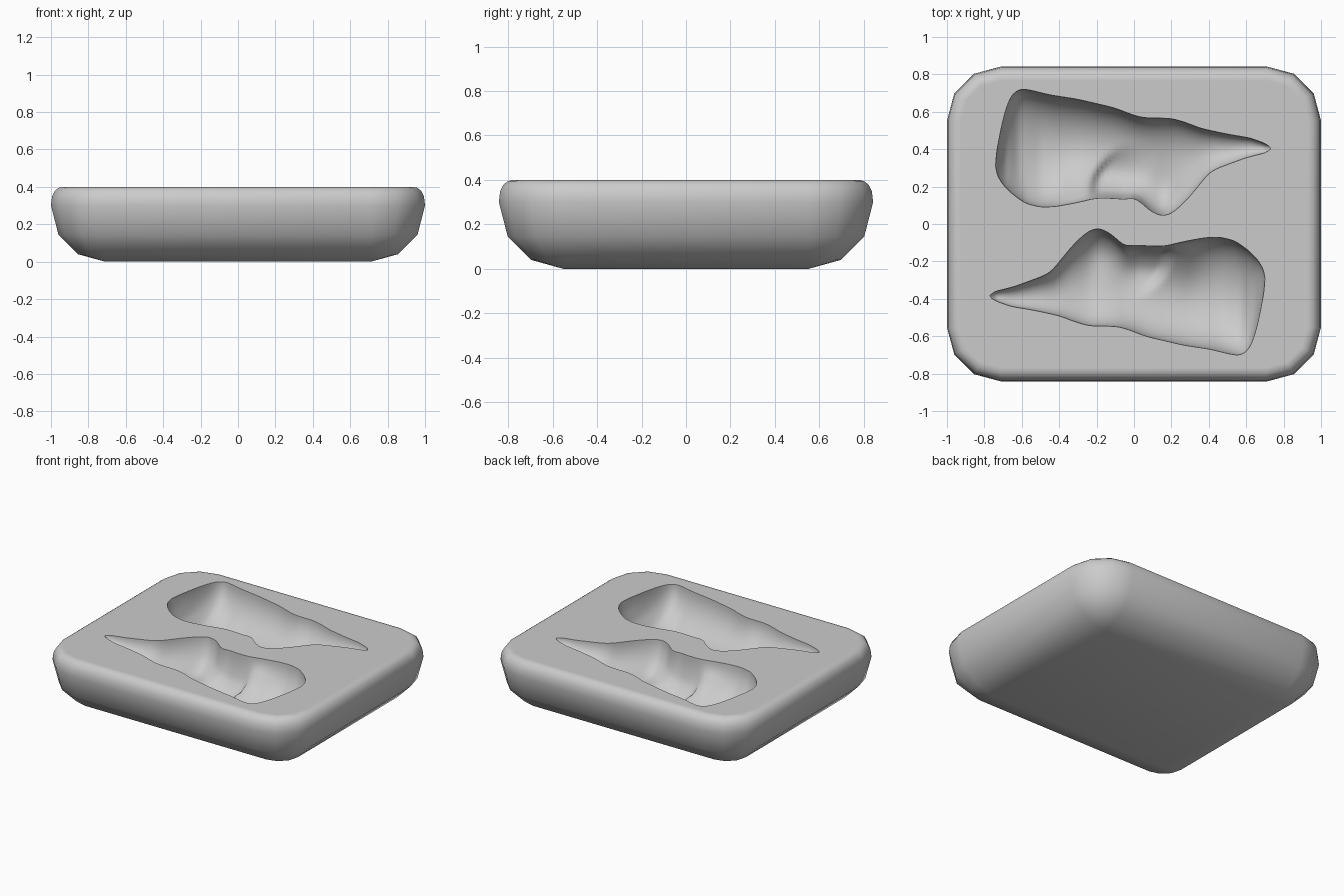
import bpy, bmesh, math

if "Cube" in bpy.data.objects:
    bpy.data.objects.remove(bpy.data.objects["Cube"])

TOP = 0.40
N, M = 110, 36         # stations along a cavity, points across it

# Outline of the figure lying on its side: back edge, front edge, depth (x, value)
BACK = [(-.74, .31), (-.735, .38), (-.72, .46), (-.70, .56), (-.67, .66), (-.64, .705), (-.60, .723),
        (-.55, .715), (-.45, .69), (-.3, .667), (-.1, .62), (0, .58), (.05, .567), (.2, .565),
        (.27, .545), (.36, .51), (.5, .48), (.62, .46), (.69, .435), (.725, .415), (.73, .40)]
FRONT = [(-.74, .31), (-.73, .26), (-.70, .21), (-.65, .16), (-.58, .11), (-.5, .09), (-.42, .093),
         (-.3, .115), (-.2, .14), (-.1, .137), (-.04, .13), (.01, .147), (.05, .10), (.1, .06), (.16, .038),
         (.21, .062), (.27, .115), (.33, .185), (.40, .275), (.45, .30), (.6, .355), (.7, .38), (.73, .40)]
DEPTH = [(-.74, 0), (-.725, .07), (-.69, .15), (-.62, .225), (-.5, .265), (-.35, .26), (-.15, .235),
         (.05, .215), (.2, .205), (.3, .17), (.42, .12), (.6, .07), (.7, .04), (.73, 0)]


def sample(table, xs):
    """Piecewise interpolation with light smoothing; ends stay fixed."""
    out = []
    for x in xs:
        for (x0, a), (x1, b) in zip(table, table[1:]):
            if x <= x1 + 1e-6:
                out.append(a + (b - a) * min(1, max(0, (x - x0) / (x1 - x0))))
                break
    for _ in range(3):
        out = [out[0]] + [(out[i - 1] + 2 * out[i] + out[i + 1]) / 4
                          for i in range(1, len(out) - 1)] + [out[-1]]
    return out


def step(a, b, v):
    t = min(1, max(0, (v - a) / (b - a)))
    return t * t * (3 - 2 * t)


def relief(x, y):
    """Extra depth for the arm (crisp on its lower edge) and the hat brim."""
    left = -.25 + max(0, y - .18) ** 2 * 3
    arm = step(left, left + .06, x) * (1 - step(-.08, .12, x)) * (1 - step(.24, .44, y))
    brim = math.exp(-((x - .15) / .09) ** 2 - ((y - .15) / .13) ** 2)
    neck = math.exp(-((x + .3) / .09) ** 2 - ((y - .17) / .15) ** 2)
    return .06 * arm + .03 * brim - .035 * neck


def bridge(bm, a, b, closed):
    n = len(a)
    for i in range(n if closed else n - 1):
        j = (i + 1) % n
        bm.faces.new((a[i], a[j], b[j], b[i]))


def add_cavity(bm, place):
    xs = [-.005 - .735 * math.cos(math.pi * i / N) for i in range(N + 1)]
    hi, lo, dp = sample(BACK, xs), sample(FRONT, xs), sample(DEPTH, xs)
    prev = None
    for x, a, b, d in zip(xs, hi, lo, dp):
        row = []
        for k in range(M + 1):
            v = math.pi * k / M
            s = math.sin(v) if 0 < k < M else 0
            y = (a + b) / 2 + (a - b) / 2 * math.cos(v)
            extra = relief(x, y) * min(1, 2 * s) * min(1, d / .08)
            px, py = place(x, y)
            row.append(bm.verts.new((px, py, TOP - d * s ** .95 - extra)))
        if prev:
            bridge(bm, prev, row, False)
        prev = row


bm = bmesh.new()

# Block: rounded rectangles stacked from the base to the softened top rim
rings = []
for z, r in [(0, 0), (.04, .145), (.145, .25), (.30, .29), (.35, .284), (.38, .268), (.395, .248),
             (TOP, .225), (TOP, .215)]:
    ring = []
    for q, (sx, sy) in enumerate([(1, 1), (-1, 1), (-1, -1), (1, -1)]):
        for k in range(4):
            t = math.radians(90 * q + 30 * k)
            ring.append(bm.verts.new((.71 * sx + r * math.cos(t), .552 * sy + r * math.sin(t), z)))
    if rings:
        bridge(bm, rings[-1], ring, True)
    rings.append(ring)
bm.faces.new([rings[0][i] for i in (12, 8, 4, 0)])

# Two matching cavities, the second turned half round
add_cavity(bm, lambda x, y: (x, y))
add_cavity(bm, lambda x, y: (-x - .04, -y + .02))
bmesh.ops.remove_doubles(bm, verts=bm.verts, dist=1e-5)

# Flat top between the rim and the cavity openings
rim = [e for e in bm.edges if len(e.link_faces) == 1 and all(v.co.z > TOP - 1e-4 for v in e.verts)]
bmesh.ops.triangle_fill(bm, use_beauty=True, use_dissolve=False, edges=rim, normal=(0, 0, 1))
bmesh.ops.recalc_face_normals(bm, faces=bm.faces)

mesh = bpy.data.meshes.new("mould_block")
bm.to_mesh(mesh)
bm.free()
block = bpy.data.objects.new("mould_block", mesh)
bpy.context.collection.objects.link(block)

grey = bpy.data.materials.new("plain grey")
grey.diffuse_color = (.6, .6, .6, 1)
grey.use_nodes = True
grey.node_tree.nodes["Principled BSDF"].inputs["Base Color"].default_value = grey.diffuse_color
mesh.materials.append(grey)

bpy.context.view_layer.objects.active = block
block.select_set(True)
bpy.ops.object.shade_smooth_by_angle(angle=math.radians(42))
